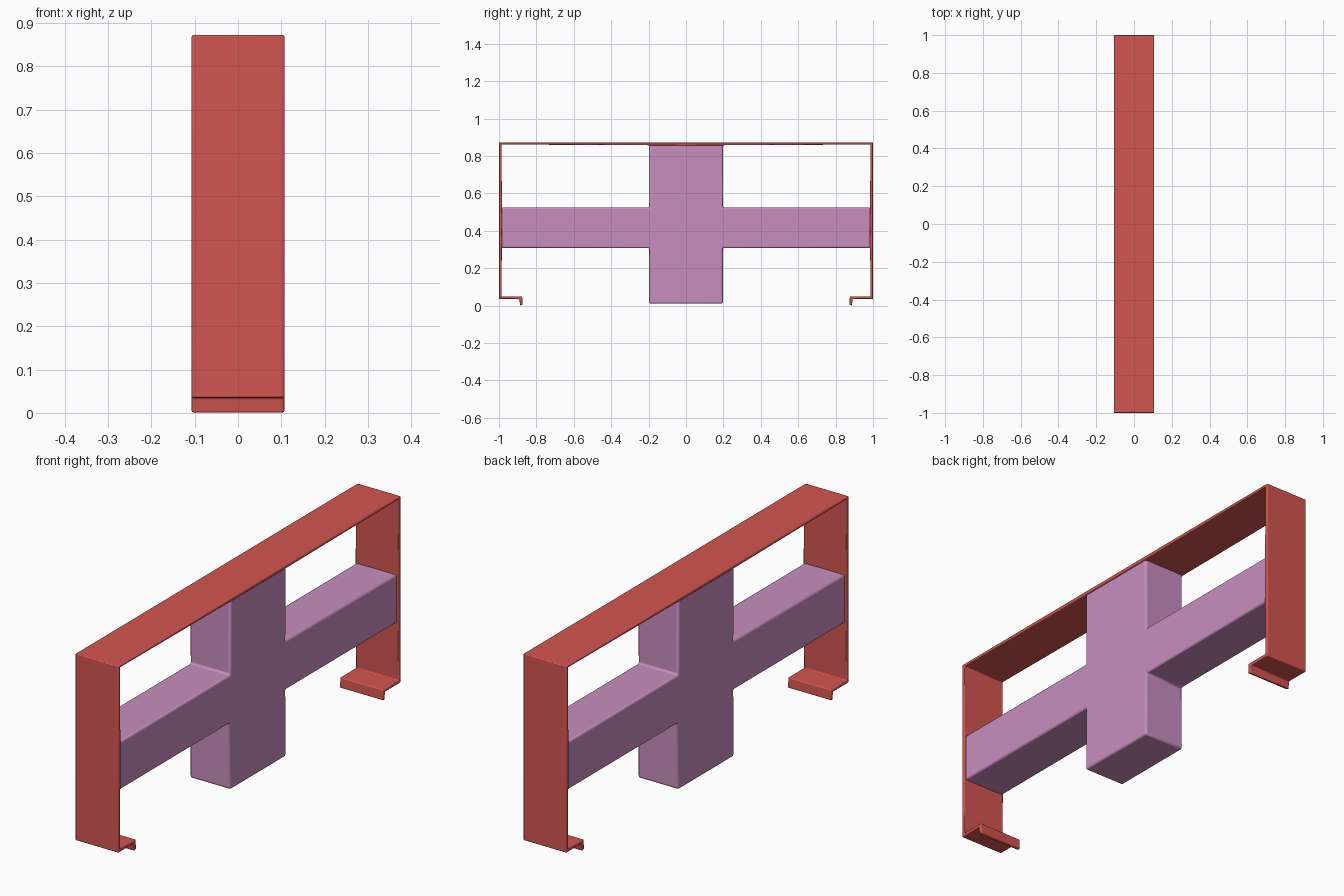
import bpy, bmesh, math

if "Cube" in bpy.data.objects:
    bpy.data.objects.remove(bpy.data.objects["Cube"])


def material(name, color):
    m = bpy.data.materials.new(name)
    m.diffuse_color = (*color, 1)
    m.use_nodes = True
    m.node_tree.nodes["Principled BSDF"].inputs["Base Color"].default_value = m.diffuse_color
    return m


def extruded_part(name, half, half_width, bevel, mat):
    """Mirror a half profile (y, z) across y = 0 and extrude it along x."""
    profile = half + [(-y, z) for y, z in reversed(half) if y > 0]
    bm = bmesh.new()
    face = bm.faces.new([bm.verts.new((-half_width, y, z)) for y, z in profile])
    new = bmesh.ops.extrude_face_region(bm, geom=[face])["geom"]
    verts = [v for v in new if isinstance(v, bmesh.types.BMVert)]
    bmesh.ops.translate(bm, verts=verts, vec=(2 * half_width, 0, 0))
    bmesh.ops.recalc_face_normals(bm, faces=bm.faces)
    mesh = bpy.data.meshes.new(name)
    bm.to_mesh(mesh)
    bm.free()
    mesh.materials.append(mat)
    ob = bpy.data.objects.new(name, mesh)
    bpy.context.collection.objects.link(ob)
    mod = ob.modifiers.new("rounded_edges", "BEVEL")
    mod.width = bevel
    mod.segments = 3
    mod.limit_method = "ANGLE"
    mod.angle_limit = math.radians(30)
    bpy.ops.object.select_all(action="DESELECT")
    ob.select_set(True)
    bpy.context.view_layer.objects.active = ob
    bpy.ops.object.shade_smooth_by_angle(angle=math.radians(40))
    return ob


red = material("red", (0.65, 0.09, 0.08))
pink = material("pink", (0.58, 0.27, 0.52))

# Thin bent strap: top, side walls, inward flanges and small down-turned lips
strap = [(0, 0.872), (1.0, 0.872), (1.0, 0.035), (0.891, 0.035),
         (0.887, 0.0), (0.873, 0.004), (0.876, 0.049), (0.987, 0.049),
         (0.983, 0.45), (0.987, 0.861), (0, 0.856)]
extruded_part("bent_strap", strap, 0.107, 0.004, red)

# Solid cross-shaped core held inside the strap
core = [(0.197, 0.862), (0.197, 0.524), (0.986, 0.524), (0.986, 0.308),
        (0.197, 0.308), (0.197, 0.01)]
extruded_part("cross_core", core, 0.101, 0.009, pink)
